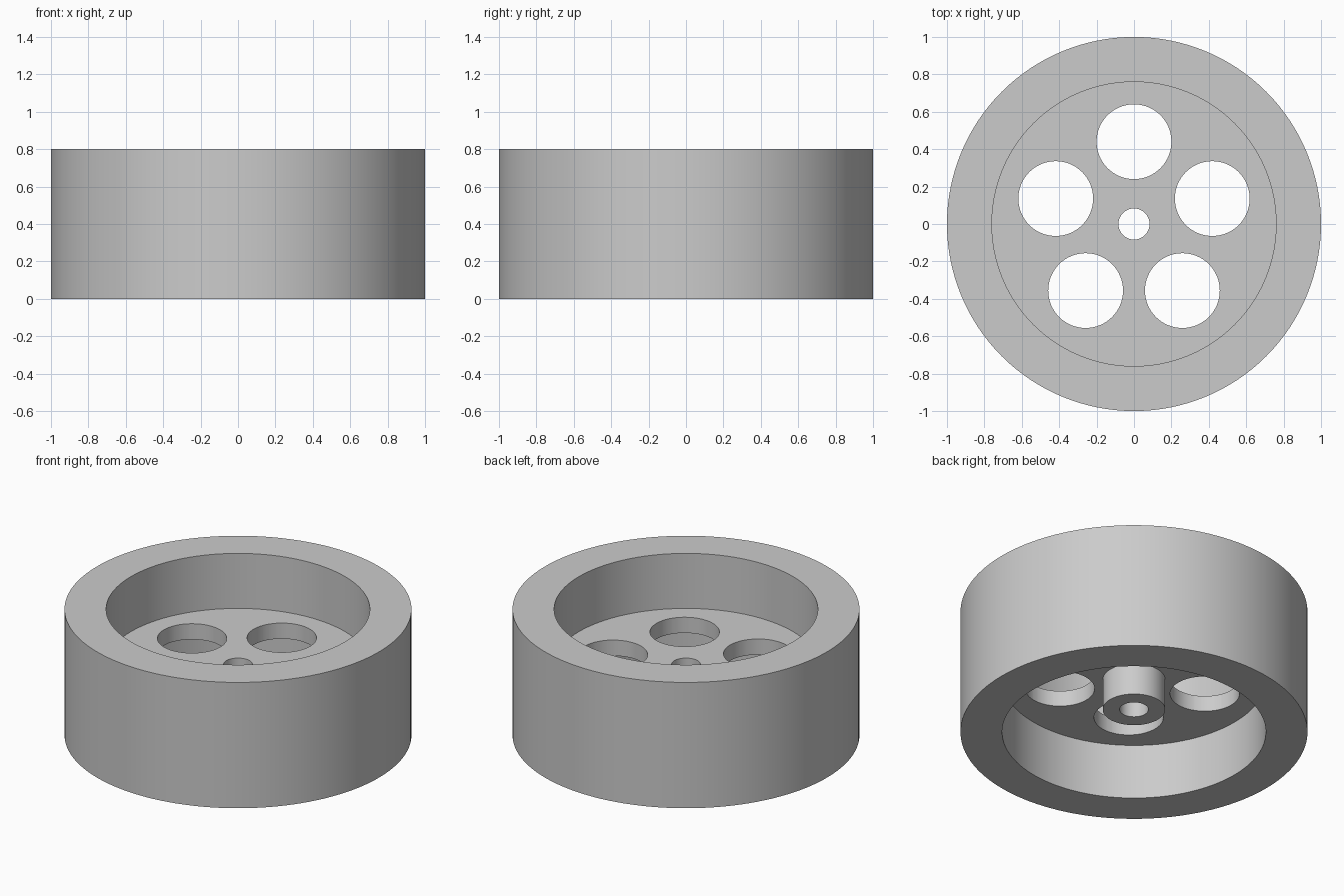
import bpy
import bmesh
from math import tau, radians, cos, sin
from mathutils import Matrix, Vector

cube = bpy.data.objects.get("Cube")
if cube:
    bpy.data.objects.remove(cube, do_unlink=True)

SEGMENTS = 128
RIM_R, WELL_R, HUB_R, BORE_R = 1.0, 0.76, 0.18, 0.083
HEIGHT, WEB_TOP, WEB_BOTTOM, HUB_BOTTOM = 0.8, 0.45, 0.35, 0.15
HOLE_R, HOLE_RING, HOLE_COUNT = 0.2, 0.44, 5

# Single light grey finish
grey = bpy.data.materials.new("light_grey")
grey.use_nodes = True
colour = (0.6, 0.6, 0.6, 1)
grey.diffuse_color = colour
grey.node_tree.nodes["Principled BSDF"].inputs["Base Color"].default_value = colour


def finish(bm, name):
    bmesh.ops.recalc_face_normals(bm, faces=bm.faces)
    mesh = bpy.data.meshes.new(name)
    bm.to_mesh(mesh)
    bm.free()
    mesh.materials.append(grey)
    obj = bpy.data.objects.new(name, mesh)
    bpy.context.collection.objects.link(obj)
    return obj


def lathe(name, profile):
    """Revolve a closed (radius, height) outline around z."""
    bm = bmesh.new()
    rings = []
    for i in range(SEGMENTS):
        a = tau * i / SEGMENTS
        rings.append([bm.verts.new((r * cos(a), r * sin(a), z)) for r, z in profile])
    for i, ring in enumerate(rings):
        after = rings[(i + 1) % SEGMENTS]
        for j in range(len(profile)):
            k = (j + 1) % len(profile)
            bm.faces.new((ring[j], after[j], after[k], ring[k]))
    return finish(bm, name)


# Wheel body: rim, recessed web and hub as one turned piece
wheel = lathe("wheel_body", [
    (BORE_R, WEB_TOP), (WELL_R, WEB_TOP), (WELL_R, HEIGHT), (RIM_R, HEIGHT),
    (RIM_R, 0), (WELL_R, 0), (WELL_R, WEB_BOTTOM), (HUB_R, WEB_BOTTOM),
    (HUB_R, HUB_BOTTOM), (BORE_R, HUB_BOTTOM),
])

# Round lightening holes, the first one towards the back
bm = bmesh.new()
for i in range(HOLE_COUNT):
    spot = Matrix.Rotation(tau * i / HOLE_COUNT, 4, "Z") @ Vector((0, HOLE_RING, 0.4))
    bmesh.ops.create_cone(bm, cap_ends=True, segments=64, radius1=HOLE_R,
                          radius2=HOLE_R, depth=0.3, matrix=Matrix.Translation(spot))
cutter = finish(bm, "hole_cutter")
cutter.hide_render = True

cut = wheel.modifiers.new("holes", "BOOLEAN")
cut.operation = "DIFFERENCE"
cut.solver = "EXACT"
cut.object = cutter

bpy.ops.object.select_all(action="DESELECT")
wheel.select_set(True)
bpy.context.view_layer.objects.active = wheel
bpy.ops.object.modifier_apply(modifier=cut.name)
bpy.data.objects.remove(cutter, do_unlink=True)
bpy.ops.object.shade_smooth_by_angle(angle=radians(30))
